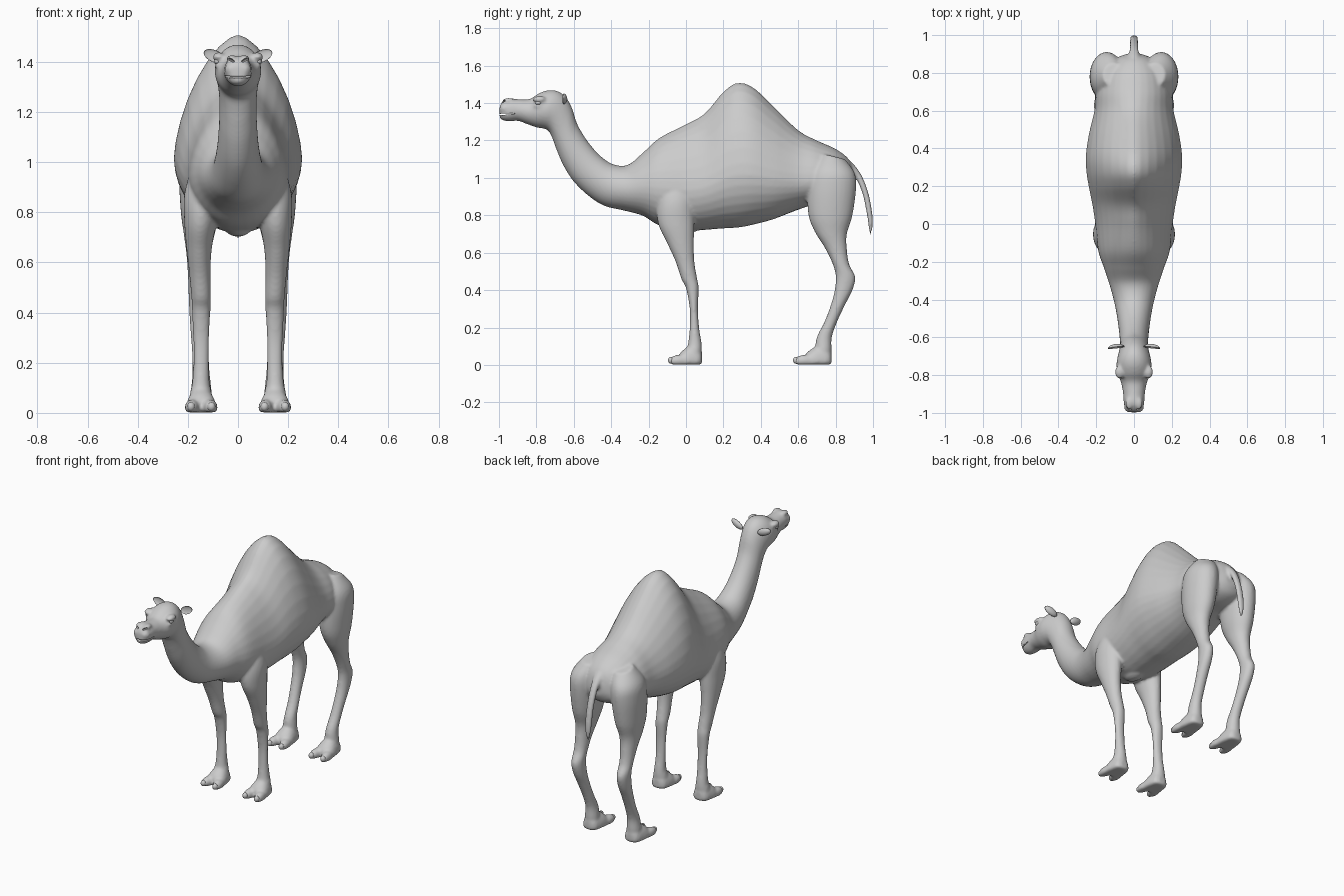
import bpy, bmesh, math
from mathutils import Matrix, Vector, Euler


def catmull(a, b, c, d, t):
    return [0.5 * (2 * q + (r - p) * t + (2 * p - 5 * q + 4 * r - s) * t * t
                   + (3 * q - p - 3 * r + s) * t ** 3) for p, q, r, s in zip(a, b, c, d)]


def smoothstep(lo, hi, v):
    t = min(max((v - lo) / (hi - lo), 0), 1)
    return t * t * (3 - 2 * t)


def loft(bm, stations, side=1, shape=lambda y: (0.5, 2.0), steps=6, segs=32):
    """Stations: first edge (y, z), opposite edge (y, z), centre x, half width."""
    st = [stations[0]] + list(stations) + [stations[-1]]
    rows = [catmull(*st[i:i + 4], k / steps) for i in range(len(st) - 3) for k in range(steps)]
    rows.append(stations[-1])
    rings = []
    for ay, az, by, bz, x, w in rows:
        m, n = shape(ay)
        a, b = Vector((0, ay, az)), Vector((0, by, bz))
        mid = b.lerp(a, m)
        ring = []
        for k in range(segs):
            c, s = math.cos(math.tau * k / segs), math.sin(math.tau * k / segs)
            e = 2 / n if s > 0 else 1
            p = mid + ((a if s > 0 else b) - mid) * abs(s) ** e
            p.x = side * (x + w * math.copysign(abs(c) ** e, c))
            ring.append(bm.verts.new(p))
        rings.append(ring)
    for r0, r1 in zip(rings, rings[1:]):
        for k in range(segs):
            j = (k + 1) % segs
            bm.faces.new((r0[k], r0[j], r1[j], r1[k]))
    bm.faces.new(rings[0])
    bm.faces.new(rings[-1])


def ellipsoid(bm, centre, radii, rot=(0, 0, 0)):
    mat = Matrix.LocRotScale(Vector(centre), Euler(rot), Vector(radii))
    return bmesh.ops.create_uvsphere(bm, u_segments=24, v_segments=16, radius=1, matrix=mat)["verts"]


def finish(bm, name):
    bmesh.ops.recalc_face_normals(bm, faces=bm.faces)
    for f in bm.faces:
        f.smooth = True
    me = bpy.data.meshes.new(name)
    bm.to_mesh(me)
    bm.free()
    ob = bpy.data.objects.new(name, me)
    bpy.context.collection.objects.link(ob)
    return ob


# Head and neck: top edge, under edge, half width
head_neck = [
    (-.997, 1.375, -.997, 1.335, .02), (-.985, 1.405, -.985, 1.312, .042),
    (-.945, 1.425, -.95, 1.302, .054), (-.89, 1.42, -.90, 1.305, .058),
    (-.835, 1.422, -.85, 1.288, .068), (-.79, 1.45, -.80, 1.27, .085),
    (-.74, 1.468, -.755, 1.262, .093), (-.69, 1.465, -.73, 1.245, .088),
    (-.645, 1.435, -.71, 1.20, .08), (-.61, 1.375, -.69, 1.145, .075),
    (-.58, 1.285, -.655, 1.065, .075), (-.525, 1.195, -.60, .98, .08),
    (-.46, 1.12, -.52, .903, .09), (-.39, 1.073, -.435, .85, .105)]
# Torso with hump: back, belly, half width
torso = [
    (-.31, 1.07, -.33, .825, .13), (-.23, 1.135, -.23, .797, .16),
    (-.14, 1.215, -.14, .745, .19), (0, 1.287, 0, .718, .205),
    (.1, 1.345, .1, .722, .22), (.2, 1.46, .2, .73, .24),
    (.275, 1.508, .28, .735, .252), (.36, 1.483, .36, .75, .255),
    (.47, 1.38, .47, .78, .24), (.6, 1.255, .6, .83, .21),
    (.7, 1.2, .7, .86, .2), (.8, 1.155, .8, .87, .17),
    (.87, 1.10, .87, .9, .11), (.9, 1.03, .9, .95, .04)]
# Legs: front edge, rear edge, centre x, half width
front_leg = [
    (-.10, 1.02, .03, 1.02, .12, .05), (-.15, .88, .045, .88, .14, .073),
    (-.15, .76, .045, .76, .15, .064), (-.10, .65, .042, .65, .155, .05),
    (-.055, .55, .045, .55, .152, .042), (-.025, .46, .06, .46, .147, .039),
    (0, .41, .068, .41, .147, .037), (.02, .3, .064, .3, .147, .032),
    (.02, .2, .07, .2, .147, .031), (.012, .12, .083, .12, .148, .035),
    (0, .07, .085, .07, .148, .045), (0, .02, .08, .02, .148, .045)]
hind_leg = [
    (.73, 1.13, .85, 1.10, .11, .055), (.67, 1.04, .90, 1.03, .138, .085),
    (.65, .94, .91, .95, .145, .09), (.655, .8, .89, .8, .15, .078),
    (.69, .71, .86, .7, .155, .06), (.74, .63, .86, .62, .158, .047),
    (.78, .55, .873, .537, .16, .04), (.80, .478, .905, .47, .16, .037),
    (.795, .4, .89, .40, .158, .036), (.775, .323, .85, .32, .155, .034),
    (.74, .23, .808, .23, .15, .033), (.70, .15, .78, .15, .147, .035),
    (.69, .09, .778, .08, .147, .042), (.68, .03, .775, .03, .147, .045)]
foot = [
    (.086, .06, .086, .01, .147, .02), (.07, .09, .07, -.004, .147, .046),
    (.02, .10, .02, -.008, .147, .058), (-.02, .075, -.02, -.006, .147, .06),
    (-.04, .05, -.04, .005, .147, .045)]
tail = [
    (.83, 1.12, .83, 1.07, 0, .03), (.885, 1.085, .865, 1.055, 0, .028),
    (.938, 1.015, .908, 1.0, 0, .025), (.975, .92, .945, .91, 0, .023),
    (.995, .82, .965, .815, 0, .022), (.999, .75, .975, .75, 0, .018),
    (.99, .695, .98, .695, 0, .006)]

bm = bmesh.new()


def spine_shape(y):
    t = smoothstep(-.45, .15, y)
    return 0.5 - 0.14 * t, 2 - 0.42 * t * (1 - smoothstep(.5, .8, y))


loft(bm, [(a, b, c, d, 0, w) for a, b, c, d, w in head_neck + torso], shape=spine_shape)
loft(bm, tail)
# Chest pad and lips
ellipsoid(bm, (0, .0, .735), (.05, .07, .032))
ellipsoid(bm, (0, -.965, 1.325), (.036, .032, .018))
for s in (-1, 1):
    loft(bm, front_leg, s)
    loft(bm, hind_leg, s)
    # Upper lip, nostril rim and brow
    ellipsoid(bm, (s * .023, -.968, 1.37), (.03, .03, .03))
    ellipsoid(bm, (s * .026, -.95, 1.412), (.02, .032, .016))
    ellipsoid(bm, (s * .076, -.783, 1.42), (.026, .036, .018))
    ellipsoid(bm, (s * .078, -.785, 1.385), (.014, .03, .012))
    # Two-toed feet
    for off, k in ((0, 1), (.68, 1.15)):
        loft(bm, [(a * k + off, b, c * k + off, d, x, w) for a, b, c, d, x, w in foot],
             s, shape=lambda y: (0.25, 2))
        for t in (-1, 1):
            ellipsoid(bm, (s * .147 + t * .036, off - .036 * k, .022),
                      (.029, .055 * k, .032), (0, 0, t * .12))
for v in bm.verts:
    v.co.z = max(v.co.z, 0.002)
body = finish(bm, "body")

# Fuse everything into one smooth skin
rm = body.modifiers.new("fuse", "REMESH")
rm.mode = "VOXEL"
rm.voxel_size = 0.0085
rm.use_smooth_shade = True
sm = body.modifiers.new("soften", "SMOOTH")
sm.factor = 0.5
sm.iterations = 5

# Mouth slit and nostrils
bm = bmesh.new()
ellipsoid(bm, (0, -.965, 1.341), (.085, .062, .004), (.06, 0, 0))
for s in (-1, 1):
    ellipsoid(bm, (s * .028, -.978, 1.408), (.016, .016, .005), (0, s * -.5, 0))
cutter = finish(bm, "mouth_cutter")
cutter.hide_render = True
cutter.display_type = "WIRE"
cut = body.modifiers.new("mouth", "BOOLEAN")
cut.operation = "DIFFERENCE"
cut.object = cutter

for s, side in ((-1, "right"), (1, "left")):
    # Cupped ear
    bm = bmesh.new()
    for v in ellipsoid(bm, (0, 0, 0), (.046, .02, .024)):
        if v.co.y < 0:
            v.co.y *= -0.45
    ear = finish(bm, side + "_ear")
    ear.location = (s * .094, -.655, 1.423)
    ear.rotation_euler = (-.15, s * -.4, s * -.1)
    # Eye
    bm = bmesh.new()
    ellipsoid(bm, (s * .083, -.79, 1.402), (.013, .018, .012))
    finish(bm, side + "_eye")
    # Toenails
    bm = bmesh.new()
    for off, k in ((0, 1), (.68, 1.15)):
        for t in (-1, 1):
            ellipsoid(bm, (s * .147 + t * .041, off - .08 * k, .025), (.016, .016, .018))
    finish(bm, side + "_toenails")
